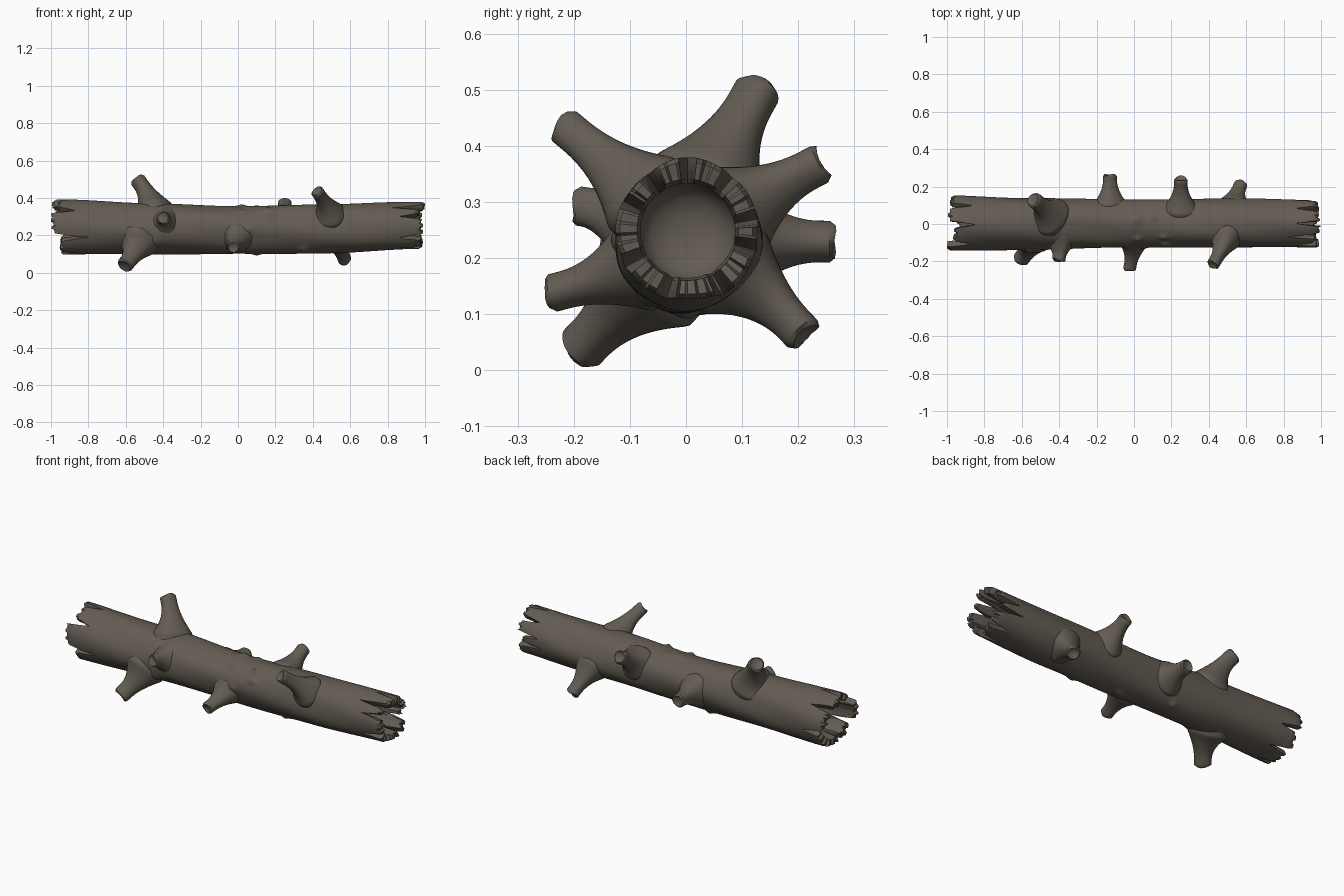
import bpy, bmesh, math, random
from mathutils import Vector

if "Cube" in bpy.data.objects:
    bpy.data.objects.remove(bpy.data.objects["Cube"])

random.seed(4)
wood = bpy.data.materials.new("grey brown bark")
wood.diffuse_color = (0.125, 0.107, 0.086, 1)
wood.use_nodes = True
wood.node_tree.nodes["Principled BSDF"].inputs["Base Color"].default_value = wood.diffuse_color


def finish(name, bm, angle):
    bmesh.ops.recalc_face_normals(bm, faces=bm.faces)
    me = bpy.data.meshes.new(name)
    bm.to_mesh(me)
    bm.free()
    me.materials.append(wood)
    me.shade_smooth()
    me.set_sharp_from_angle(angle=math.radians(angle))
    ob = bpy.data.objects.new(name, me)
    bpy.context.collection.objects.link(ob)
    return ob


def bridge(bm, rings):
    n = len(rings[0])
    for a, b in zip(rings, rings[1:]):
        for i in range(n):
            j = (i + 1) % n
            bm.faces.new((a[i], a[j], b[j], b[i]))


def interp(x, table):
    for (x0, v0), (x1, v1) in zip(table, table[1:]):
        if x <= x1:
            t = max(0, (x - x0) / (x1 - x0))
            t = t * t * (3 - 2 * t)
            return v0 + (v1 - v0) * t
    return table[-1][1]


# Trunk centre height and radius along x
def centre(x):
    return Vector((x, 0.003, interp(x, [(-1, .241), (-.5, .236), (0, .229), (.5, .236), (1, .25)])))


def radius(x):
    return interp(x, [(-1, .148), (-.5, .137), (0, .127), (.5, .131), (1, .126)])


# Small knots: x, angle, height, size
knots = [(.02, 80, .012, .035), (.10, 75, .01, .03), (.16, 125, .014, .022), (.28, 55, .014, .03),
         (-.47, 105, .012, .03), (.02, 130, .013, .022), (.05, 180, .01, .03), (-.45, 215, .012, .05),
         (.1, 270, .01, .03), (-.2, 300, .012, .025), (.35, 235, .01, .03), (.17, 150, .012, .025)]


def outer(x, a):
    r = radius(x)
    w = .0025 * math.sin(3 * a + 4 * x) + .002 * math.sin(5 * a - 7 * x)
    for kx, ka, h, s in knots:
        da = (a - math.radians(ka) + math.pi) % (2 * math.pi) - math.pi
        w += h * math.exp(-((x - kx) ** 2 + (r * da) ** 2) / (s * s * .5))
    return r + w


# Splintered ends: notch angles, and tip position of the stave after each notch
ends = {
    1: ([10, 50, 90, 125, 156, 208, 252, 300, 345],
        [.985, .99, .995, .97, .99, .975, .98, .985, .96]),
    -1: ([48, 92, 140, 200, 250, 300, 350],
         [.995, .965, 1.0, .95, .945, .95, .98]),
}


def end_x(side, deg):
    notches, tips = ends[side]
    n = len(notches)
    for i in range(n):
        span = (notches[(i + 1) % n] - notches[i]) % 360
        d = (deg - notches[i]) % 360
        if d < span:
            near = min(d, span - d)
            slope = .02 * math.sin(i * 2.4) * (d / span - .5)
            tip = min(1.0, tips[i] + slope - .012 * (int(d / 9 + i) % 2))
            depth = .13 - .03 * (i % 3 == 1)
            hw = 7.5
            return tip - depth * max(0, 1 - near / hw) ** .9 if near < hw else tip


# Hollow log: bored from both ends, with jagged staves
N = 144
bm = bmesh.new()


def ring(fx, fr):
    vs = []
    for i in range(N):
        a = 2 * math.pi * i / N
        x = fx(i)
        c, r = centre(x), fr(x, a)
        vs.append(bm.verts.new(c + Vector((0, r * math.cos(a), r * math.sin(a)))))
    return vs


def end_rings(side):
    e = [end_x(side, 360 * i / N) for i in range(N)]
    out = []
    for t in (.25, .5, .75, .92):
        out.append(ring(lambda i: side * (.8 + (e[i] - .8) * t), outer))
    out.append(ring(lambda i: side * e[i], lambda x, a: outer(x, a) - .008))
    out.append(ring(lambda i: side * (e[i] - .004), lambda x, a: radius(x) - .036))
    for t in (.7, .35, 0):
        out.append(ring(lambda i: side * (.8 + (e[i] - .014 - .8) * t), lambda x, a: radius(x) - .042))
    for x, k in ((.77, .95), (.75, .75), (.735, .4)):
        out.append(ring(lambda i: side * x, lambda xx, a: (radius(xx) - .042) * k))
    return out


body = [ring(lambda i: -.8 + 1.6 * k / 110, outer) for k in range(111)]
rings = end_rings(-1)[::-1] + body + end_rings(1)
bridge(bm, rings)
bm.faces.new(rings[0])
bm.faces.new(rings[-1])
finish("hollow_log", bm, 38)


# Broken branch stubs: root x, root angle, tip centre, tip radius
stubs = [
    ("top_back_left", -.44, 68, (-.535, .128, .495), .042),
    ("top_front_right", .50, 135, (.425, -.214, .432), .034),
    ("back_mid_right", .25, 33, (.25, .236, .368), .036),
    ("back_mid_left", -.13, 0, (-.13, .256, .229), .037),
    ("back_low_right", .53, 328, (.57, .208, .067), .036),
    ("front_mid_left", -.39, 160, (-.40, -.190, .292), .035),
    ("front_low_middle", .0, 207, (-.025, -.238, .138), .034),
    ("front_low_left", -.53, 226, (-.605, -.187, .040), .044),
]
M = 28
for name, x0, deg, tip, r in stubs:
    a = math.radians(deg)
    p0 = centre(x0)
    p2 = Vector(tip)
    p1 = p0 + Vector((0, math.cos(a), math.sin(a))) * radius(x0) * 1.05
    bm = bmesh.new()
    rings = []
    steps = 26
    for k in range(steps + 1):
        t = .12 + .88 * k / steps
        p = p0 * (1 - t) ** 2 + p1 * 2 * t * (1 - t) + p2 * t * t
        d = ((p1 - p0) * (1 - t) + (p2 - p1) * t).normalized()
        u = d.cross(Vector((1, 0, 0))).normalized()
        v = d.cross(u)
        rr = r * (1 + 1.5 * min(1, max(0, (.92 - t) / .52)) ** 2)
        vs = []
        for i in range(M):
            b = 2 * math.pi * i / M
            q = rr * (1 + .05 * math.sin(3 * b + deg))
            vs.append(bm.verts.new(p + (u * math.cos(b) + v * math.sin(b)) * q))
        rings.append(vs)
    # Rough broken cap
    for s, push in ((.82, .008), (.45, .0)):
        vs = []
        for i in range(M):
            b = 2 * math.pi * i / M
            jag = push + (.004 * math.sin(2 * b + deg) + random.uniform(-.001, .001)) * s
            vs.append(bm.verts.new(p2 + (u * math.cos(b) + v * math.sin(b)) * r * s + d * jag))
        rings.append(vs)
    bridge(bm, rings)
    bm.faces.new(rings[0])
    bm.faces.new(rings[-1])
    finish(name + "_branch_stub", bm, 40)
